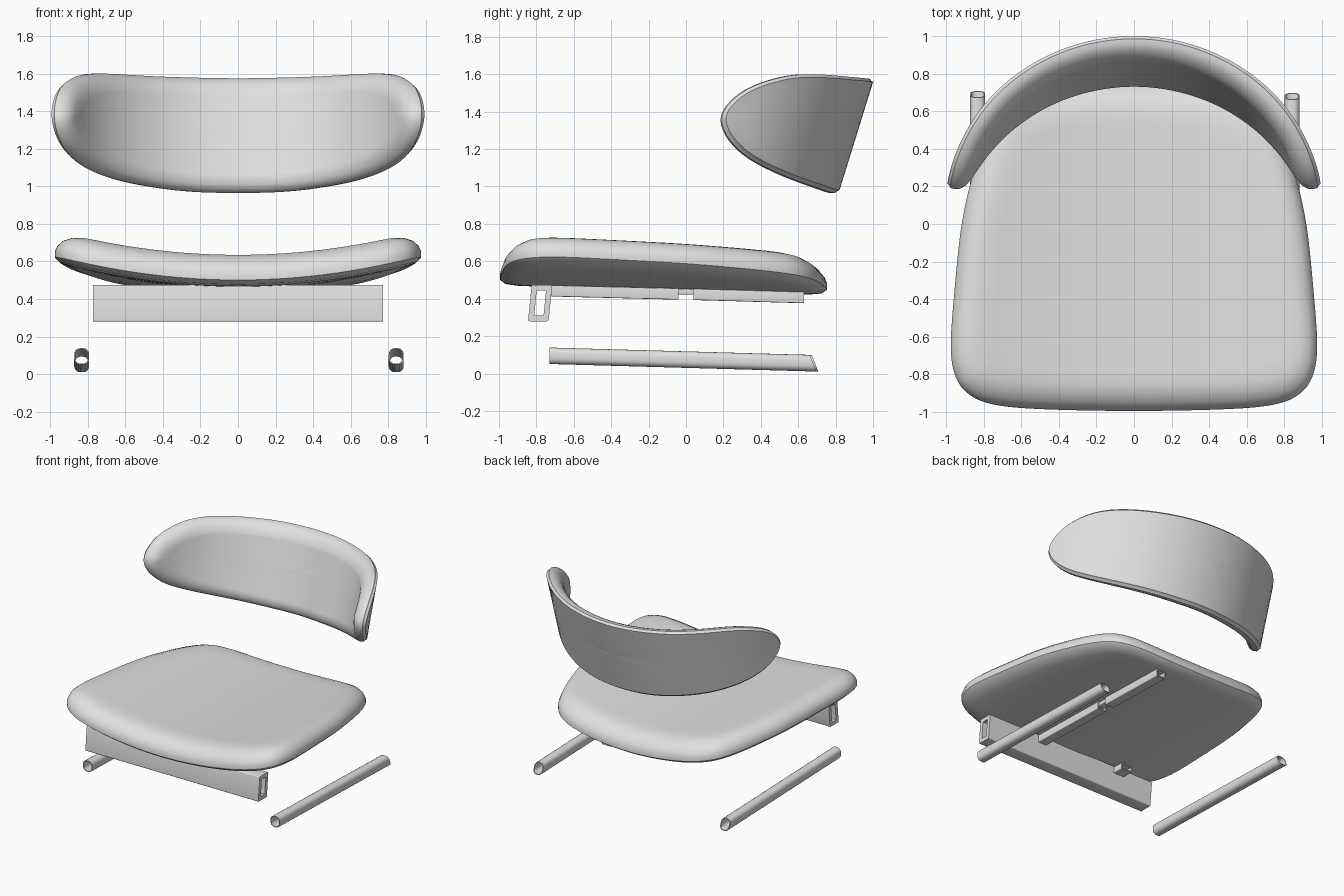
import bpy, bmesh, math
from mathutils import Vector

cube = bpy.data.objects.get("Cube")
if cube:
    bpy.data.objects.remove(cube)

grey = bpy.data.materials.new("light_grey")
grey.use_nodes = True
grey.diffuse_color = (0.75, 0.75, 0.75, 1)
grey.node_tree.nodes["Principled BSDF"].inputs["Base Color"].default_value = grey.diffuse_color


def finish(name, bm):
    bmesh.ops.recalc_face_normals(bm, faces=bm.faces)
    mesh = bpy.data.meshes.new(name)
    bm.to_mesh(mesh)
    bm.free()
    mesh.materials.append(grey)
    mesh.shade_smooth()
    mesh.set_sharp_from_angle(angle=math.radians(38))
    obj = bpy.data.objects.new(name, mesh)
    bpy.context.collection.objects.link(obj)
    return obj


def bridge(bm, a, b):
    n = len(a)
    for i in range(n):
        j = (i + 1) % n
        bm.faces.new((a[i], a[j], b[j], b[i]))


def smooth_outline(half, steps=8):
    """Mirror a half outline and run a closed Catmull-Rom spline through it."""
    pts = [Vector(p) for p in half]
    pts += [Vector((-p.x, p.y)) for p in reversed(pts[1:-1])]
    n, out = len(pts), []
    for i in range(n):
        a, b, c, d = (pts[(i + k) % n] for k in (-1, 0, 1, 2))
        for s in range(steps):
            t = s / steps
            out.append(0.5 * (2 * b + (c - a) * t + (2 * a - 5 * b + 4 * c - d) * t * t
                              + (3 * b - a - 3 * c + d) * t ** 3))
    return out


def cushion(name, outline, centre, profile, place, rings=9):
    """Loft inset copies of an outline, then close both sides toward the centre."""
    centre = Vector(centre)
    n = len(outline)

    def inset(dist):
        loop = []
        for i, p in enumerate(outline):
            t = (outline[(i + 1) % n] - outline[i - 1]).normalized()
            loop.append(p + Vector((-t.y, t.x)) * dist)
        return loop

    bm = bmesh.new()

    def ring(points, h):
        return [bm.verts.new(place(p.x, p.y, h)) for p in points]

    loops = [ring(inset(d), h) for d, h in profile]
    for a, b in zip(loops, loops[1:]):
        bridge(bm, a, b)
    for (d, h), last in ((profile[0], loops[0]), (profile[-1], loops[-1])):
        base = inset(d)
        for k in range(rings - 1, 0, -1):
            new = ring([centre.lerp(p, k / rings) for p in base], h)
            bridge(bm, last, new)
            last = new
        tip = bm.verts.new(place(centre.x, centre.y, h))
        for i in range(n):
            bm.faces.new((last[i], last[(i + 1) % n], tip))
    return finish(name, bm)


def tube(name, start, end, width, height, radius, wall, lean=0, slant=0):
    """Open-ended hollow bar with a rounded rectangular section."""
    start, end = Vector(start), Vector(end)
    side = Vector((0, 1, 0)) if abs(end.x - start.x) > 0.5 else Vector((1, 0, 0))
    along = (end - start).normalized()

    def section(w, h, r):
        pts = []
        for q in range(4):
            sx, sz = ((1, 1), (-1, 1), (-1, -1), (1, -1))[q]
            for k in range(5):
                a = math.radians(90 * q + 22.5 * k)
                pts.append((sx * (w / 2 - r) + r * math.cos(a),
                            sz * (h / 2 - r) + r * math.sin(a)))
        return pts

    outer = section(width, height, radius)
    inner = section(width - 2 * wall, height - 2 * wall, max(radius - wall, 0.002))
    bm = bmesh.new()

    def ring(points, at, cut):
        return [bm.verts.new(at + side * (u + lean * w) + Vector((0, 0, w)) - along * cut * w)
                for u, w in points]

    loops = [ring(outer, start, 0), ring(outer, end, slant),
             ring(inner, end, slant), ring(inner, start, 0)]
    for i in range(4):
        bridge(bm, loops[i], loops[(i + 1) % 4])
    return finish(name, bm)


# Seat: dished across its width and tilted slightly back
seat_half = [(0, -0.995), (0.5, -0.985), (0.75, -0.96), (0.88, -0.905), (0.95, -0.81),
             (0.975, -0.65), (0.955, -0.35), (0.92, -0.02), (0.87, 0.22), (0.8, 0.45),
             (0.71, 0.61), (0.56, 0.7), (0.32, 0.74), (0, 0.755)]


def on_seat(x, y, h):
    return (x, y, 0.5 + 0.138 * x * x - 0.03 * (y + 0.95) + h)


cushion("seat", smooth_outline(seat_half), (0, -0.15),
        [(0.1, -0.03), (0.03, -0.022), (0, 0), (0, 0.03), (0.014, 0.065),
         (0.045, 0.1), (0.09, 0.125), (0.14, 0.138)], on_seat)

# Backrest: padded shell wrapped round an arc and leaning back
ARC = 1.04
back_half = [(0, 0.965), (0.3, 0.975), (0.6, 1.02), (0.8, 1.085), (0.92, 1.17), (0.98, 1.28),
             (0.997, 1.39), (0.975, 1.5), (0.91, 1.57), (0.78, 1.6), (0.4, 1.583), (0, 1.575)]


def on_back(s, z, depth):
    r = ARC - depth
    return (r * math.sin(s / ARC), r * math.cos(s / ARC) - 0.12 + 0.31 * (z - 1.3), z)


cushion("backrest", smooth_outline([(ARC * math.asin(x / ARC), z) for x, z in back_half]),
        (0, 1.29),
        [(0.016, 0), (0.01, 0.012), (0, 0.02), (0, 0.045), (0.012, 0.072),
         (0.04, 0.096), (0.08, 0.11)], on_back, rings=14)

# Lower side rails
for name, x, rear in (("right_rail", -0.832, 0.69), ("left_rail", 0.842, 0.68)):
    tube(name, (x, -0.73, 0.095), (x, rear, 0.055), 0.08, 0.088, 0.032, 0.006, slant=0.4)

# Front crossbar and under-seat supports
tube("front_crossbar", (-0.772, -0.78, 0.377), (0.772, -0.78, 0.377), 0.11, 0.195, 0.008, 0.03, lean=0.1)
tube("front_support", (0.27, -0.72, 0.442), (0.27, -0.04, 0.425), 0.08, 0.06, 0.006, 0.008)
tube("rear_support", (0.27, 0.04, 0.423), (0.27, 0.63, 0.406), 0.08, 0.06, 0.006, 0.008)
tube("support_link", (0.27, -0.06, 0.438), (0.27, 0.06, 0.436), 0.06, 0.03, 0.006, 0.008)
tube("crossbar_bracket", (-0.46, -0.73, 0.445), (-0.46, -0.63, 0.442), 0.1, 0.05, 0.006, 0.008)
